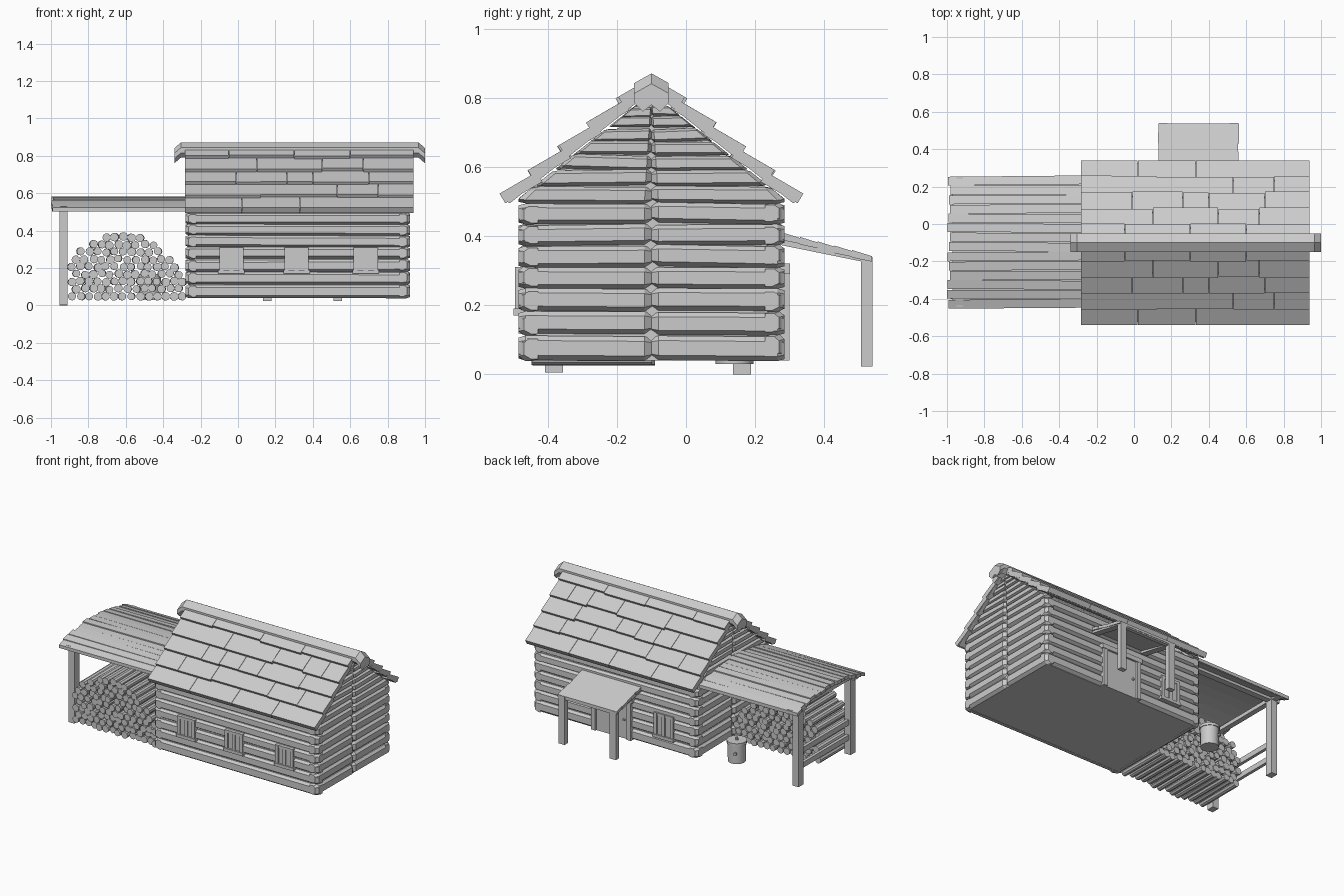
import bpy, bmesh, math, random
from mathutils import Vector

random.seed(4)
cube = bpy.data.objects.get("Cube")
if cube:
    bpy.data.objects.remove(cube, do_unlink=True)

grey = bpy.data.materials.new("weathered_grey")
grey.use_nodes = True
tone = (0.6, 0.6, 0.6, 1)
grey.diffuse_color = tone
grey.node_tree.nodes["Principled BSDF"].inputs["Base Color"].default_value = tone


def jit(a):
    return random.uniform(-a, a)


def loft(bm, rings):
    """Skin matching rings of points and cap both ends."""
    rows = [[bm.verts.new(p) for p in ring] for ring in rings]
    n = len(rows[0])
    for a, b in zip(rows, rows[1:]):
        for i in range(n):
            j = (i + 1) % n
            bm.faces.new((a[i], a[j], b[j], b[i]))
    bm.faces.new(rows[0][::-1])
    bm.faces.new(rows[-1])


def finish(name, bm, smooth=False):
    bmesh.ops.recalc_face_normals(bm, faces=bm.faces)
    me = bpy.data.meshes.new(name)
    bm.to_mesh(me)
    bm.free()
    me.materials.append(grey)
    ob = bpy.data.objects.new(name, me)
    bpy.context.collection.objects.link(ob)
    if smooth:
        bpy.context.view_layer.objects.active = ob
        ob.select_set(True)
        bpy.ops.object.shade_smooth_by_angle()
        ob.select_set(False)
    return ob


def box(bm, x, y, z):
    loft(bm, [[(a, y[0], z[0]), (a, y[1], z[0]), (a, y[1], z[1]), (a, y[0], z[1])] for a in x])


def prism(bm, xs, profile):
    loft(bm, [[(x, y, z) for y, z in profile] for x in xs])


def tube(bm, a, b, ra, rb, sides):
    a, b = Vector(a), Vector(b)
    rot = (b - a).to_track_quat('Z', 'Y').to_matrix()
    spin = random.random()
    ring = [Vector((math.cos(t), math.sin(t), 0)) for t in
            [spin + 2 * math.pi * i / sides for i in range(sides)]]
    loft(bm, [[p + rot @ (v * r) for v in ring] for p, r in ((a, ra), (b, rb))])


# Main dimensions
X0, X1, Y0, Y1, MID, FLOOR = -0.28, 0.92, -0.485, 0.285, -0.1, 0.04
HALF = (Y1 - Y0) / 2


def half_width(z):
    return min(HALF, max(0.015, (0.815 - z) / 0.795))


# Solid cabin core behind the logs
bm = bmesh.new()
prism(bm, (X0 + .02, X1 - .02), [(Y0 + .02, FLOOR), (Y1 - .02, FLOOR), (Y1 - .02, .5),
                                 (MID, .79), (Y0 + .02, .5)])
finish("cabin_core", bm)


def wall_log(bm, place, u0, u1, z0, z1, taper=False):
    """Faceted timber with chamfered ends; place maps along/out/up to xyz."""
    h = z1 - z0
    profile = [(-.04, 0), (-.02, 0), (0, .2), (0, .8), (-.014, 1), (-.04, 1)]
    tilt = jit(.004), jit(.004)
    rings = []
    for k, u in enumerate((u0, u0 + .02, u1 - .02, u1)):
        end = k in (0, 3)
        ring = []
        for d, t in profile:
            z = z0 + h * (.5 + (t - .5) * (.8 if end else .97)) + tilt[k // 2]
            s = half_width(z) / HALF if taper else 1
            ring.append(place(MID + (u - MID) * s if taper else u, d - .016 * end, z))
        rings.append(ring)
    loft(bm, rings)


# Log walls
levels = [.04, .113, .18, .247, .31, .374, .435, .495]
gable_levels = levels + [.545, .592, .635, .675, .712, .745, .775, .8]
for name, side, y in (("front", -1, Y0), ("back", 1, Y1)):
    bm = bmesh.new()
    for z0, z1 in zip(levels, levels[1:]):
        wall_log(bm, lambda u, d, z: (u, y + side * d, z), X0, X1, z0, z1)
    finish(name + "_wall_logs", bm)
for name, side, x in (("left", 1, X1), ("right", -1, X0)):
    bm = bmesh.new()
    for z0, z1 in zip(gable_levels, gable_levels[1:]):
        for a, b in ((Y0, MID), (MID, Y1)):
            wall_log(bm, lambda u, d, z: (x + side * d, u, z), a, b, z0, z1, True)
    finish(name + "_gable_logs", bm)

# Roof: deck and stepped shingle courses, mirrored about the ridge
RX0, RX1 = -.285, .94
seams = [[.02, .33, .62], [-.12, .12, .53, .75], [-.01, .12, .26, .4, .7],
         [.1, .45, .67, .81], [-.05, .3, .6]]
for name, s in (("front", -1), ("back", 1)):
    bm = bmesh.new()
    prism(bm, (RX0 + .005, RX1 - .005), [(MID + s * o, z) for o, z in
                                         ((.41, .495), (0, .82), (0, .84), (.425, .503))])
    finish(name + "_roof_deck", bm)
    bm = bmesh.new()
    for i, cuts in enumerate(seams):
        xs = [RX0] + cuts + [RX1]
        for a, b in zip(xs, xs[1:]):
            slip = jit(.005) if i else 0
            o, z = .44 - .085 * i + slip, .523 + .0695 * i - slip * .6
            length = .125 if i < 4 else .11
            prism(bm, (a + .001, b - .001), [
                (MID + s * o, z), (MID + s * (o - .86 * length), z + .5 * length),
                (MID + s * (o - .86 * length - .017), z + .5 * length - .028),
                (MID + s * (o - .017), z - .028)])
    finish(name + "_shingles", bm)

# Ridge cap with drooping ends
bm = bmesh.new()
cap = [(0, .871), (.05, .843), (.05, .815), (.025, .79), (0, .81),
       (-.025, .79), (-.05, .815), (-.05, .843)]
loft(bm, [[(x, MID + y, z - drop) for y, z in cap]
          for x, drop in ((-.34, .03), (-.305, 0), (.965, 0), (1, .03))])
finish("ridge_cap", bm)


# Windows
def window(name, xc, y, s, w, z0, z1):
    bm = bmesh.new()

    def part(x, d, z):
        box(bm, (xc + x[0], xc + x[1]), sorted((y + s * d[0], y + s * d[1])), z)
    h = w / 2
    part((-h, h), (-.03, .002), (z0, z1))
    for a, b in ((-h, -h + .022), (-.011, .011), (h - .022, h)):
        part((a, b), (-.02, .01), (z0, z1))
    part((-h, h), (-.02, .008), (z1 - .018, z1))
    part((-h - .006, h + .006), (-.02, .014), (z0 - .008, z0 + .012))
    finish(name, bm)


for i, xc in enumerate((-.035, .313, .683)):
    window("front_window_%d" % (i + 1), xc, Y0, -1, .13, .178, .31)
window("back_window", -.04, Y1, 1, .14, .12, .275)

# Back door with frame and knob
bm = bmesh.new()
box(bm, (.22, .46), (Y1 - .03, Y1 + .003), (FLOOR, .3))
for x in ((.195, .225), (.455, .485)):
    box(bm, x, (Y1 - .03, Y1 + .014), (FLOOR, .3))
box(bm, (.185, .495), (Y1 - .03, Y1 + .016), (.29, .32))
finish("door", bm)
bm = bmesh.new()
tube(bm, (.25, Y1, .165), (.25, Y1 + .012, .165), .01, .007, 8)
finish("door_knob", bm)

# Porch: overlapping boards, beams and posts
bm = bmesh.new()
for i in range(5):
    y, z = .28 + .05 * i, .41 - .0125 * i
    prism(bm, (.13 + jit(.003), .56 + jit(.003)),
          [(y, z), (y + .058, z - .018), (y + .058, z - .034), (y, z - .022)])
finish("porch_roof", bm)
bm = bmesh.new()
for x in (.135, .51):
    box(bm, (x, x + .045), (.507, .54), (.022, .34))
    prism(bm, (x, x + .045), [(.27, .395), (.53, .335), (.53, .322), (.27, .375)])
box(bm, (.135, .555), (.51, .535), (.318, .338))
finish("porch_frame", bm)

# Woodshed: arched plank roof
def arch(y):
    return .58 - .058 * ((y + .095) / .355) ** 2


bm = bmesh.new()
count = 14
for i in range(count):
    y0, y1 = (-.45 + .71 * (i + k) / count for k in (0, 1))
    lift, skew = jit(.004), jit(.007)
    loft(bm, [[(x, y0 + k, arch(y0) + lift), (x, y1 - .004 + k, arch(y1) + lift),
               (x, y1 - .004 + k, arch(y1) - .02), (x, y0 + k, arch(y0) - .02)]
              for x, k in ((-.99 + jit(.01), skew * .5), (X0 + .01, -skew * .5))])
finish("woodshed_roof_planks", bm)
bm = bmesh.new()
ys = [-.44 + .69 * i / 8 for i in range(9)]
prism(bm, (-.97, X0 + .01), [(y, arch(y) - .012) for y in ys] +
      [(y, arch(y) - .024) for y in reversed(ys)])
finish("woodshed_roof_lining", bm)

# Woodshed frame: posts, beams and side rails
bm = bmesh.new()
for yc, foot in ((-.382, .005), (.162, 0)):
    box(bm, (-.955, -.912), (yc - .026, yc + .026), (foot, .53))
    box(bm, (-.98, X0 + .01), (yc - .02, yc + .02), (.503, .53))
box(bm, (-.95, -.915), (-.44, .25), (.503, .528))
for z in (.1, .2):
    box(bm, (-.942, -.922), (-.382, .162), (z, z + .035))
finish("woodshed_frame", bm)

# Stacked firewood
bm = bmesh.new()
for row in range(9):
    z = .048 + row * .0395
    for col in range(14):
        x = -.888 + (col + row % 2 * .5) * .0455
        if x < -.285 and z < .385 - 1.9 * (x + .62) ** 2:
            c = x + jit(.005), z + (jit(.005) if row else 0)
            r = random.uniform(.0205, .0235)
            tube(bm, (c[0], -.435 + jit(.012), c[1]), (c[0] + jit(.004), -.1 + jit(.012), c[1]),
                 r, r, 10)
finish("firewood", bm, True)

# Bucket with lid and tap
bm = bmesh.new()
tube(bm, (-.47, .14, .03), (-.47, .14, .165), .055, .058, 16)
tube(bm, (-.47, .14, .15), (-.47, .14, .168), .062, .062, 16)
tube(bm, (-.47, .14, .165), (-.47, .14, .185), .01, .008, 8)
tube(bm, (-.49, .18, .1), (-.5, .205, .1), .01, .01, 8)
finish("bucket", bm, True)
